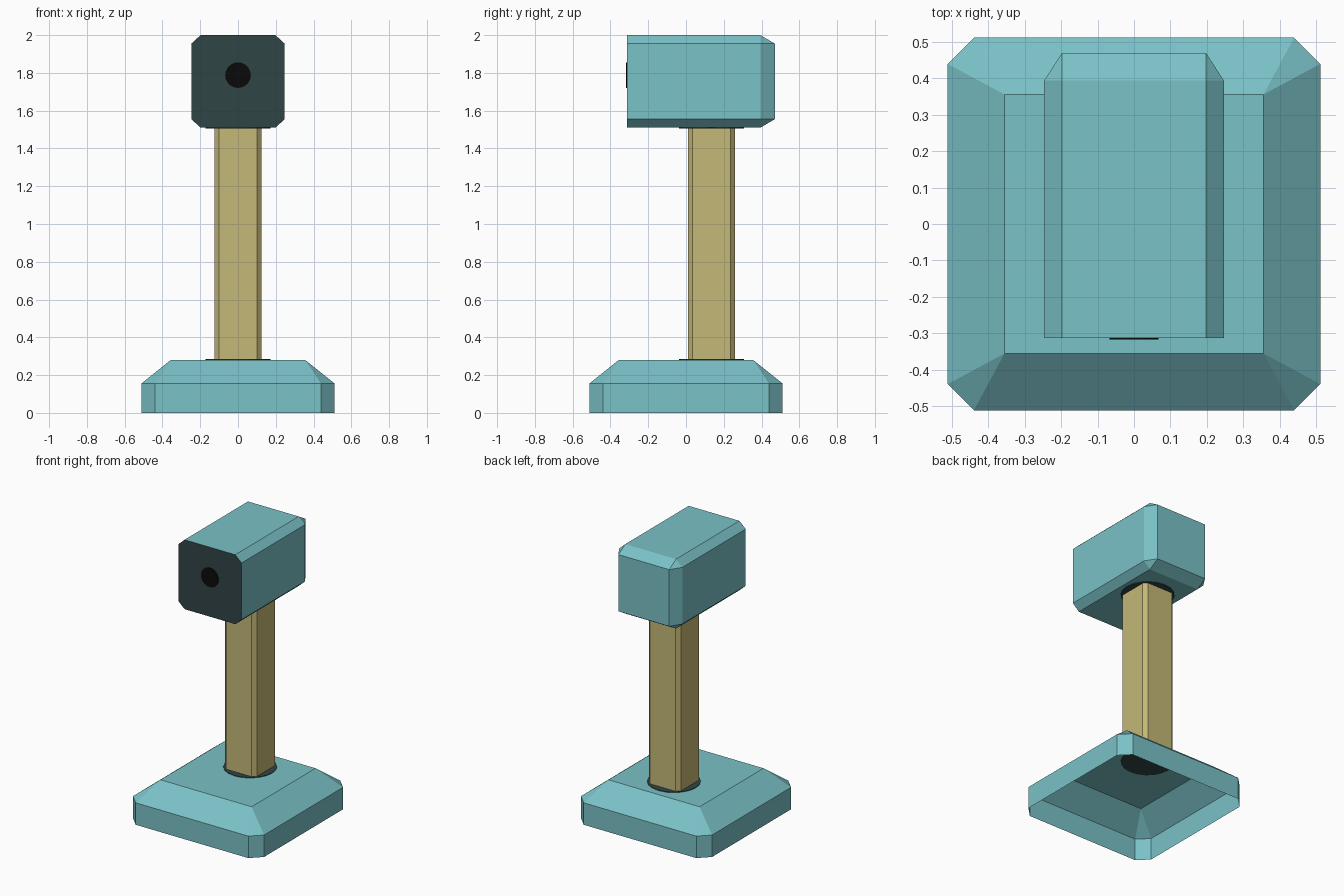
import bpy, bmesh, math
from mathutils import Matrix

if "Cube" in bpy.data.objects:
    bpy.data.objects.remove(bpy.data.objects["Cube"])


def material(name, rgb):
    m = bpy.data.materials.new(name)
    m.diffuse_color = (*rgb, 1)
    m.use_nodes = True
    m.node_tree.nodes["Principled BSDF"].inputs["Base Color"].default_value = m.diffuse_color
    return m


TEAL = material("teal", (0.195, 0.539, 0.571))
SAND = material("sand", (0.555, 0.479, 0.185))
DARK = material("dark_teal", (0.03, 0.058, 0.06))
BLACK = material("black", (0.003, 0.003, 0.003))


def finish(name, bm, mats):
    bmesh.ops.recalc_face_normals(bm, faces=bm.faces)
    me = bpy.data.meshes.new(name)
    bm.to_mesh(me)
    bm.free()
    for m in mats:
        me.materials.append(m)
    ob = bpy.data.objects.new(name, me)
    bpy.context.collection.objects.link(ob)
    return ob


def octagon(hx, hy, cx, cy):
    """Rectangle outline with cut corners; cx, cy are where the cuts begin."""
    return [(hx, -cy), (hx, cy), (cx, hy), (-cx, hy),
            (-hx, cy), (-hx, -cy), (-cx, -hy), (cx, -hy)]


def tapered_box(outline, cap, w0, w1, w2, place, closed):
    """Straight octagonal wall from w0 to w1, sloping to a rectangle at w2."""
    bm = bmesh.new()
    a = [bm.verts.new(place(x, y, w0)) for x, y in outline]
    b = [bm.verts.new(place(x, y, w1)) for x, y in outline]
    cx, cy = cap
    c = [bm.verts.new(place(x, y, w2))
         for x, y in ((cx, cy), (-cx, cy), (-cx, -cy), (cx, -cy))]
    for i in range(8):
        j = (i + 1) % 8
        bm.faces.new((a[i], a[j], b[j], b[i]))
    for k in range(4):
        i, j, n = 2 * k + 1, 2 * k + 2, (2 * k + 3) % 8
        bm.faces.new((b[i], b[j % 8], c[k]))                      # corner
        bm.faces.new((b[j % 8], b[n], c[(k + 1) % 4], c[k]))      # slope
    bm.faces.new(c)
    if closed:
        bm.faces.new(a).material_index = 1
    return bm


def disc(name, mat, radius, depth, loc, rot=Matrix()):
    bm = bmesh.new()
    bmesh.ops.create_cone(bm, cap_ends=True, segments=20, radius1=radius,
                          radius2=radius, depth=depth,
                          matrix=Matrix.Translation(loc) @ rot)
    return finish(name, bm, [mat])


# Base: hollow shell, open underneath
finish("base", tapered_box(octagon(0.512, 0.512, 0.44, 0.44), (0.356, 0.356),
                           0, 0.155, 0.28, lambda x, y, w: (x, y, w), False), [TEAL])

# Head: same shape lying on its side, dark front face
finish("head", tapered_box(octagon(0.247, 0.245, 0.198, 0.2), (0.198, 0.2),
                           -0.313, 0.394, 0.47,
                           lambda x, y, w: (x, w, 1.755 + y), True), [TEAL, DARK])

# Post with cut corners
POST_Y = 0.135
bm = bmesh.new()
ring = octagon(0.125, 0.125, 0.1, 0.1)
f = bm.faces.new([bm.verts.new((x, y + POST_Y, 0.28)) for x, y in ring])
new = bmesh.ops.extrude_face_region(bm, geom=[f], use_keep_orig=True)["geom"]
bmesh.ops.translate(bm, vec=(0, 0, 1.235),
                    verts=[v for v in new if isinstance(v, bmesh.types.BMVert)])
finish("post", bm, [SAND])

# Dark collars where the post meets base and head
disc("lower_collar", DARK, 0.172, 0.008, (0, POST_Y, 0.28))
disc("upper_collar", DARK, 0.172, 0.008, (0, POST_Y, 1.509))

# Round opening on the front
disc("front_hole", BLACK, 0.068, 0.006, (0, -0.314, 1.788),
     Matrix.Rotation(math.pi / 2, 4, 'X'))
